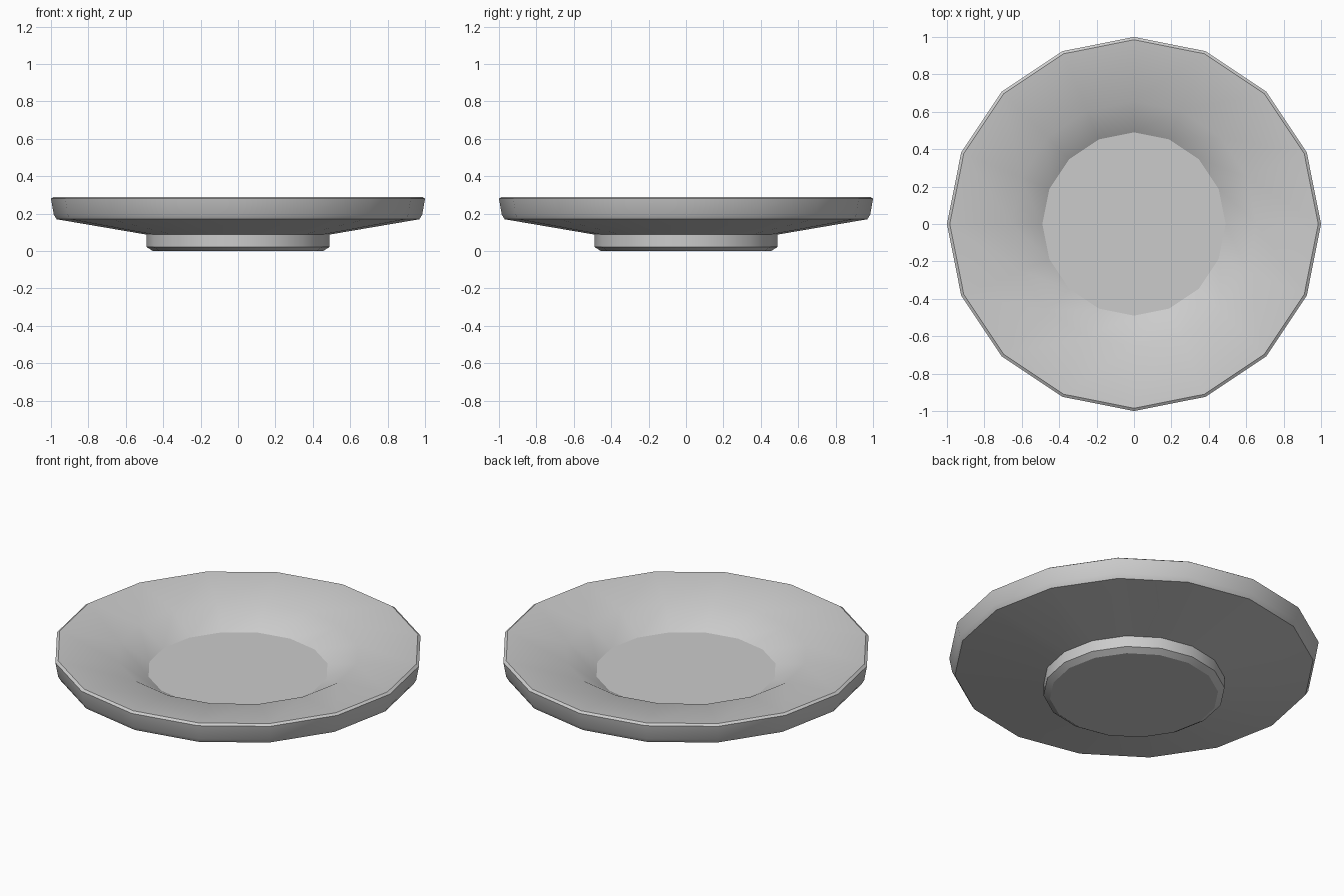
import bpy, bmesh, math

if "Cube" in bpy.data.objects:
    bpy.data.objects.remove(bpy.data.objects["Cube"])

SIDES = 16

# Half profile (radius, height): foot, underside, rim, lip, well floor
PROFILE = [(0.455, 0.0), (0.49, 0.022), (0.49, 0.088), (0.97, 0.17),
           (0.985, 0.195), (1.0, 0.28), (0.985, 0.29), (0.655, 0.255),
           (0.49, 0.156)]


def lathe(name, profile, sides):
    """Revolve a half profile around z and cap both ends."""
    bm = bmesh.new()
    rings = []
    for r, z in profile:
        rings.append([bm.verts.new((r * math.cos(a), r * math.sin(a), z))
                      for a in (2 * math.pi * i / sides for i in range(sides))])
    for low, high in zip(rings, rings[1:]):
        for i in range(sides):
            j = (i + 1) % sides
            bm.faces.new((low[i], low[j], high[j], high[i]))
    bm.faces.new(list(reversed(rings[0])))
    bm.faces.new(rings[-1])
    bmesh.ops.recalc_face_normals(bm, faces=bm.faces[:])
    mesh = bpy.data.meshes.new(name)
    bm.to_mesh(mesh)
    bm.free()
    obj = bpy.data.objects.new(name, mesh)
    bpy.context.collection.objects.link(obj)
    return obj


# Plate with raised foot and sunken well
plate = lathe("plate", PROFILE, SIDES)
bpy.context.view_layer.objects.active = plate
plate.select_set(True)
bpy.ops.object.shade_smooth_by_angle(angle=math.radians(30))
